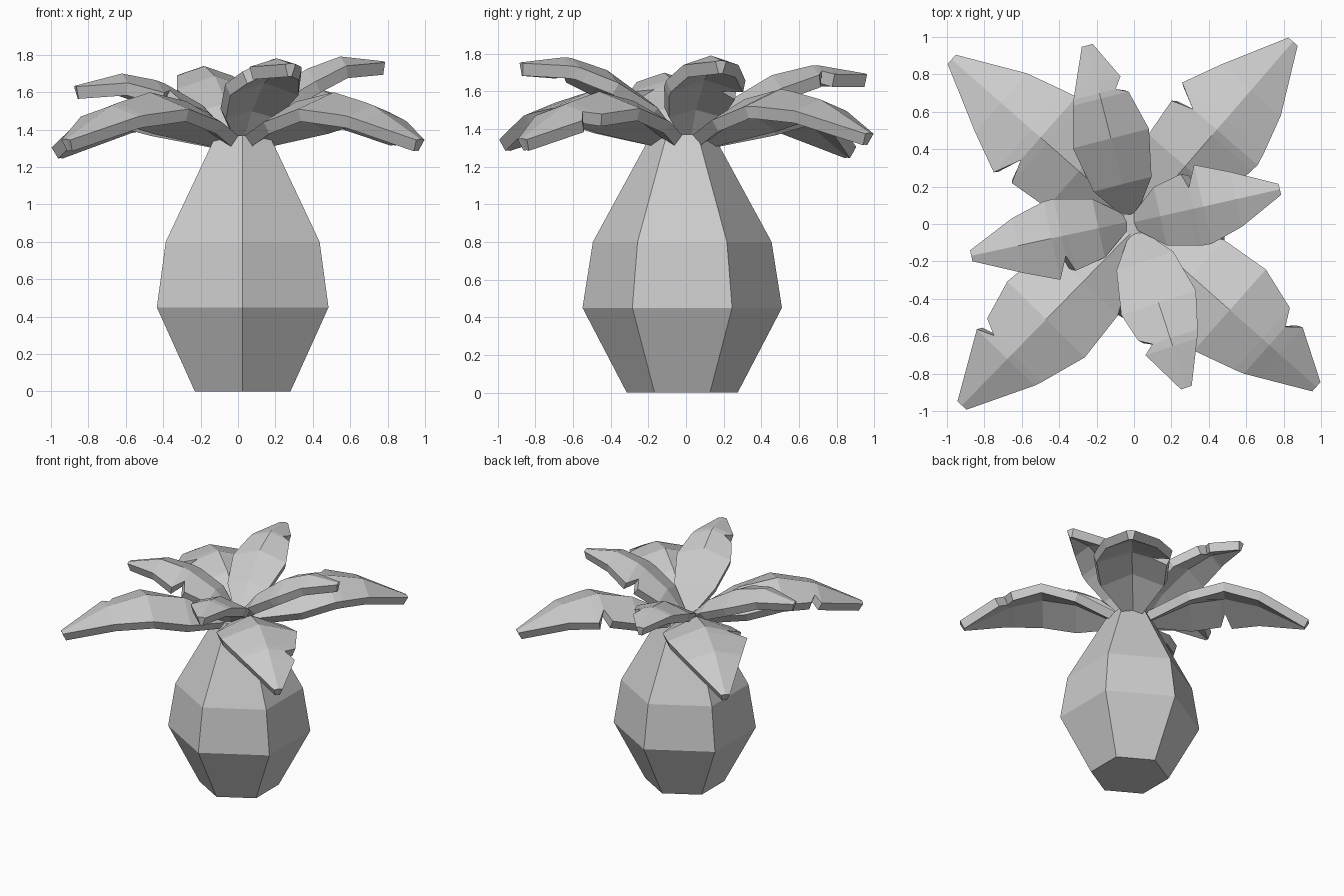
import bpy
import bmesh
from math import sin, cos, tau
from mathutils import Vector

if "Cube" in bpy.data.objects:
    bpy.data.objects.remove(bpy.data.objects["Cube"], do_unlink=True)

grey = bpy.data.materials.new("plain_grey")
grey.use_nodes = True
COLOUR = (0.6, 0.6, 0.6, 1)
grey.diffuse_color = COLOUR
grey.node_tree.nodes["Principled BSDF"].inputs["Base Color"].default_value = COLOUR


def finish(name, bm):
    mesh = bpy.data.meshes.new(name)
    bm.to_mesh(mesh)
    bm.free()
    mesh.materials.append(grey)
    obj = bpy.data.objects.new(name, mesh)
    bpy.context.collection.objects.link(obj)
    return obj


def interp(rows, u, col):
    for a, b in zip(rows, rows[1:]):
        if u <= b[0]:
            t = (u - a[0]) / (b[0] - a[0])
            return a[col] + t * (b[col] - a[col])
    return rows[-1][col]


# Six-sided trunk, built from stacked rings
def trunk(rings):
    bm = bmesh.new()
    loops = [[bm.verts.new((0.025 + r * sin(tau * i / 6), -0.02 - r * cos(tau * i / 6), z))
              for i in range(6)] for r, z in rings]
    for low, high in zip(loops, loops[1:]):
        for i in range(6):
            j = (i + 1) % 6
            bm.faces.new((low[i], low[j], high[j], high[i]))
    bm.faces.new(loops[0][::-1])
    bm.faces.new(loops[-1])
    finish("trunk", bm)


trunk([(0.295, 0), (0.53, 0.45), (0.475, 0.8), (0.165, 1.37)])

# Leaf profiles: fraction along the leaf, half width, ridge height, edge drop
LOWER = [(0, 0.06, 1.37, 0.02), (0.28, 0.26, 1.55, 0.11), (0.5, 0.29, 1.60, 0.09),
         (0.72, 0.21, 1.535, 0.06), (1, 0.033, 1.35, 0.005)]
UPPER = [(0, 0.04, 1.37, 0.01), (0.18, 0.16, 1.53, 0.04), (0.45, 0.21, 1.66, 0.07),
         (0.7, 0.15, 1.70, 0.05), (1, 0.03, 1.635, 0.005)]


# Ridged leaf with one V-shaped notch: side (+1 left, -1 right),
# notch = distance before, at and after the cut, then remaining width
def leaf(name, profile, base, tip, tilt, side, notch):
    base, tip = Vector(base), Vector(tip)
    length = (tip - base).length
    along = (tip - base) / length
    across = Vector((-along.y, along.x))
    before, cut, after, depth = notch
    stations = sorted([p[0] for p in profile if not before < p[0] * length < after]
                      + [n / length for n in (before, cut, after)])
    bm = bmesh.new()
    rows = []
    for f in stations:
        width, height, drop = (interp(profile, f, c) for c in (1, 2, 3))
        row = []
        for s in (-1, 0, 1):
            w, d = width, drop
            if s == side and abs(f * length - cut) < 1e-4:
                w, d = depth, drop * depth / width
            elif s == side and abs(f * length - after) < 1e-4:
                w *= 1.12
            p = base + along * f * length + across * s * w
            row.append(bm.verts.new((p.x, p.y, height + tilt * f - d * abs(s))))
        rows.append(row)
    for a, b in zip(rows, rows[1:]):
        for k in (0, 1):
            bm.faces.new((a[k], b[k], b[k + 1], a[k + 1]))
    obj = finish(name, bm)
    thick = obj.modifiers.new("thickness", "SOLIDIFY")
    thick.thickness = 0.07
    thick.offset = -1


# Four broad drooping leaves on the diagonals
leaf("lower_leaf_front_left", LOWER, (0.05, -0.05), (0.975, -0.87), 0, 1, (0.85, 0.9, 0.97, 0.13))
leaf("lower_leaf_front_right", LOWER, (-0.02, -0.05), (-0.92, -0.97), 0, -1, (0.86, 0.9, 0.94, 0.14))
leaf("lower_leaf_back_right", LOWER, (-0.03, 0.05), (-0.975, 0.88), -0.04, 1, (0.58, 0.625, 0.69, 0.16))
leaf("lower_leaf_back_left", LOWER, (0.05, 0.05), (0.85, 0.975), 0.03, 1, (0.56, 0.6, 0.67, 0.17))

# Four narrower raised leaves
leaf("upper_leaf_left", UPPER, (0, 0.01), (0.78, 0.185), 0.13, 1, (0.3, 0.326, 0.38, 0.115))
leaf("upper_leaf_right", UPPER, (-0.04, 0.01), (-0.87, -0.17), 0, 1, (0.32, 0.355, 0.41, 0.107))
leaf("upper_leaf_back", UPPER, (-0.02, 0.05), (-0.25, 0.955), 0.06, -1, (0.64, 0.67, 0.73, 0.09))
leaf("upper_leaf_front", UPPER, (0.01, -0.05), (0.28, -0.875), 0.12, -1, (0.55, 0.59, 0.635, 0.1))
